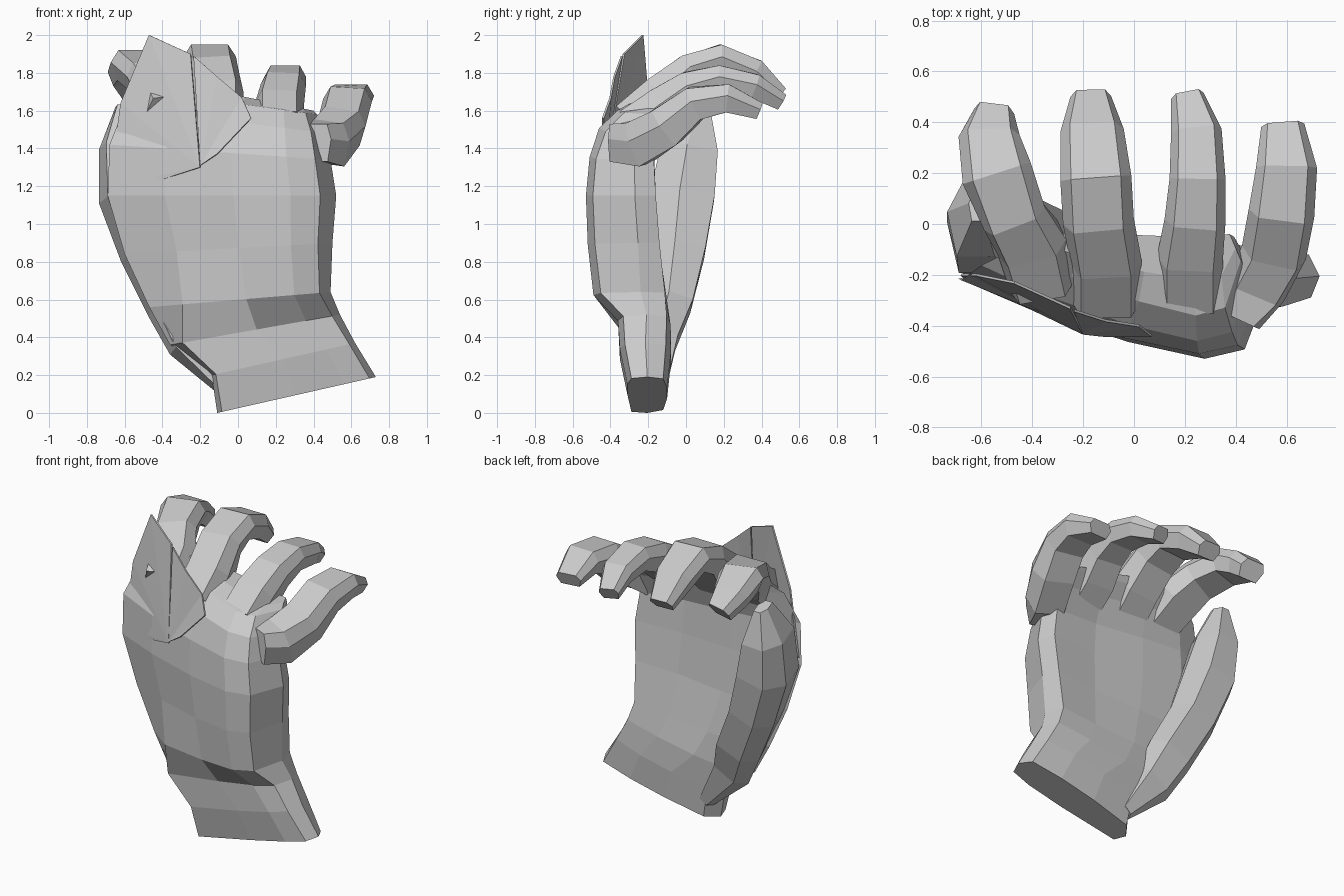
import bpy, bmesh
from mathutils import Vector

if "Cube" in bpy.data.objects:
    bpy.data.objects.remove(bpy.data.objects["Cube"])


def make_object(name, bm):
    bmesh.ops.recalc_face_normals(bm, faces=bm.faces)
    mesh = bpy.data.meshes.new(name)
    bm.to_mesh(mesh)
    bm.free()
    obj = bpy.data.objects.new(name, mesh)
    bpy.context.collection.objects.link(obj)
    return obj


def loft(name, rings):
    """Skin a list of closed rings and cap both ends."""
    bm = bmesh.new()
    loops = [[bm.verts.new(p) for p in ring] for ring in rings]
    n = len(loops[0])
    for a, b in zip(loops, loops[1:]):
        for i in range(n):
            j = (i + 1) % n
            bm.faces.new((a[i], a[j], b[j], b[i]))
    bm.faces.new(loops[0])
    bm.faces.new(loops[-1])
    return make_object(name, bm)


def digit(name, rows, section):
    """Loft a section along rows of (x, y, z, half width, half thickness)."""
    pts = [Vector(r[:3]) for r in rows]
    rings = []
    for i, (p, r) in enumerate(zip(pts, rows)):
        t = (pts[min(i + 1, len(pts) - 1)] - pts[max(i - 1, 0)]).normalized()
        side = Vector((1, 0, 0))
        side = (side - t * side.dot(t)).normalized()
        up = side.cross(t)
        rings.append([p + side * u * r[3] + up * v * r[4] for u, v in section])
    return loft(name, rings)


# Palm: asymmetric hand section blending into a boxy wrist section
hand = [(0, .15), (.25, .5), (.55, .82), (.8, 1), (.93, .9),
        (1, .3), (.97, 0), (.7, .05), (.4, 0), (.15, 0)]
wrist = [(0, .5), (.03, .9), (.5, 1), (.8, 1), (.96, .9),
         (1, .5), (.95, .1), (.7, 0), (.4, 0), (.08, .1)]
# x left, x right, z left, z right, y front, y back, wrist blend
levels = [(-.11, .73, 0, .19, -.31, -.1, 1),
          (-.14, .62, .2, .37, -.35, -.08, 1),
          (-.36, .54, .36, .52, -.36, -.08, .8),
          (-.47, .49, .56, .64, -.49, -.1, .3),
          (-.6, .5, .84, .9, -.52, -.14, 0),
          (-.69, .52, 1.15, 1.15, -.53, -.16, 0),
          (-.68, .49, 1.42, 1.34, -.51, -.17, 0),
          (-.6, .46, 1.62, 1.48, -.46, -.11, 0),
          (-.47, .42, 1.70, 1.58, -.36, -.05, 0),
          (-.4, .4, 1.76, 1.6, -.22, -.04, 0)]
rings = []
for xl, xr, zl, zr, yf, yb, k in levels:
    ring = []
    for (u0, v0), (u1, v1) in zip(hand, wrist):
        u, v = u0 + (u1 - u0) * k, v0 + (v1 - v0) * k
        ring.append((xl + (xr - xl) * u, yb + (yf - yb) * v, zl + (zr - zl) * u))
    rings.append(ring)
loft("palm_and_wrist", rings)

# Four curled fingers
finger_section = [(-.7, 1), (.7, 1), (1, .2), (.75, -1), (-.75, -1), (-1, .2)]
fingers = {
    "index_finger": [(-.36, -.23, 1.58, .13, .12), (-.4, -.08, 1.69, .14, .11),
                     (-.47, .03, 1.79, .13, .09), (-.54, .2, 1.84, .14, .08),
                     (-.57, .34, 1.79, .12, .07), (-.55, .435, 1.71, .08, .06)],
    "middle_finger": [(-.11, -.28, 1.53, .14, .13), (-.11, -.13, 1.67, .14, .12),
                      (-.14, .02, 1.81, .14, .09), (-.15, .18, 1.87, .14, .08),
                      (-.165, .36, 1.8, .125, .075), (-.17, .495, 1.68, .08, .05)],
    "ring_finger": [(.22, -.28, 1.5, .13, .12), (.22, -.12, 1.62, .13, .11),
                    (.24, .02, 1.72, .12, .09), (.25, .18, 1.765, .11, .075),
                    (.245, .36, 1.73, .1, .065), (.21, .5, 1.65, .065, .045)],
    "little_finger": [(.42, -.38, 1.43, .08, .1), (.48, -.25, 1.43, .12, .12),
                      (.55, -.1, 1.52, .13, .11), (.58, .05, 1.64, .13, .09),
                      (.6, .22, 1.665, .12, .075), (.585, .385, 1.6, .085, .045)],
}
for name, rows in fingers.items():
    digit(name, rows, finger_section)

# Broad thumb rising from the heel of the hand
thumb_section = [(-.7, 1), (.5, 1), (1, .1), (.7, -1), (-.5, -1), (-1, -.2)]
digit("thumb", [(-.05, -.17, .12, .05, .06), (-.25, -.14, .38, .13, .09),
                (-.34, -.09, .58, .15, .12), (-.48, -.05, .86, .15, .15),
                (-.58, -.02, 1.15, .16, .17), (-.61, .02, 1.41, .125, .15),
                (-.61, .07, 1.62, .04, .06)], thumb_section)

# Pointed cuff over the knuckles: two thin panels split by a slit
panels = {
    "left_knuckle_flap": [(-.2, -.43, 1.3), (-.25, -.33, 1.9), (-.47, -.23, 2.0),
                          (-.62, -.2, 1.64), (-.68, -.2, 1.2), (-.45, -.31, 1.22)],
    "right_knuckle_flap": [(-.2, -.43, 1.31), (-.11, -.44, 1.37), (.07, -.44, 1.56),
                           (.02, -.4, 1.67), (-.11, -.38, 1.78), (-.235, -.34, 1.89)],
}
for name, pts in panels.items():
    bm = bmesh.new()
    vs = [bm.verts.new(p) for p in pts]
    for i in range(1, len(vs) - 1):
        bm.faces.new((vs[0], vs[i], vs[i + 1]))
    flap = make_object(name, bm)
    mod = flap.modifiers.new("thickness", 'SOLIDIFY')
    mod.thickness = .01
    mod.offset = 0
